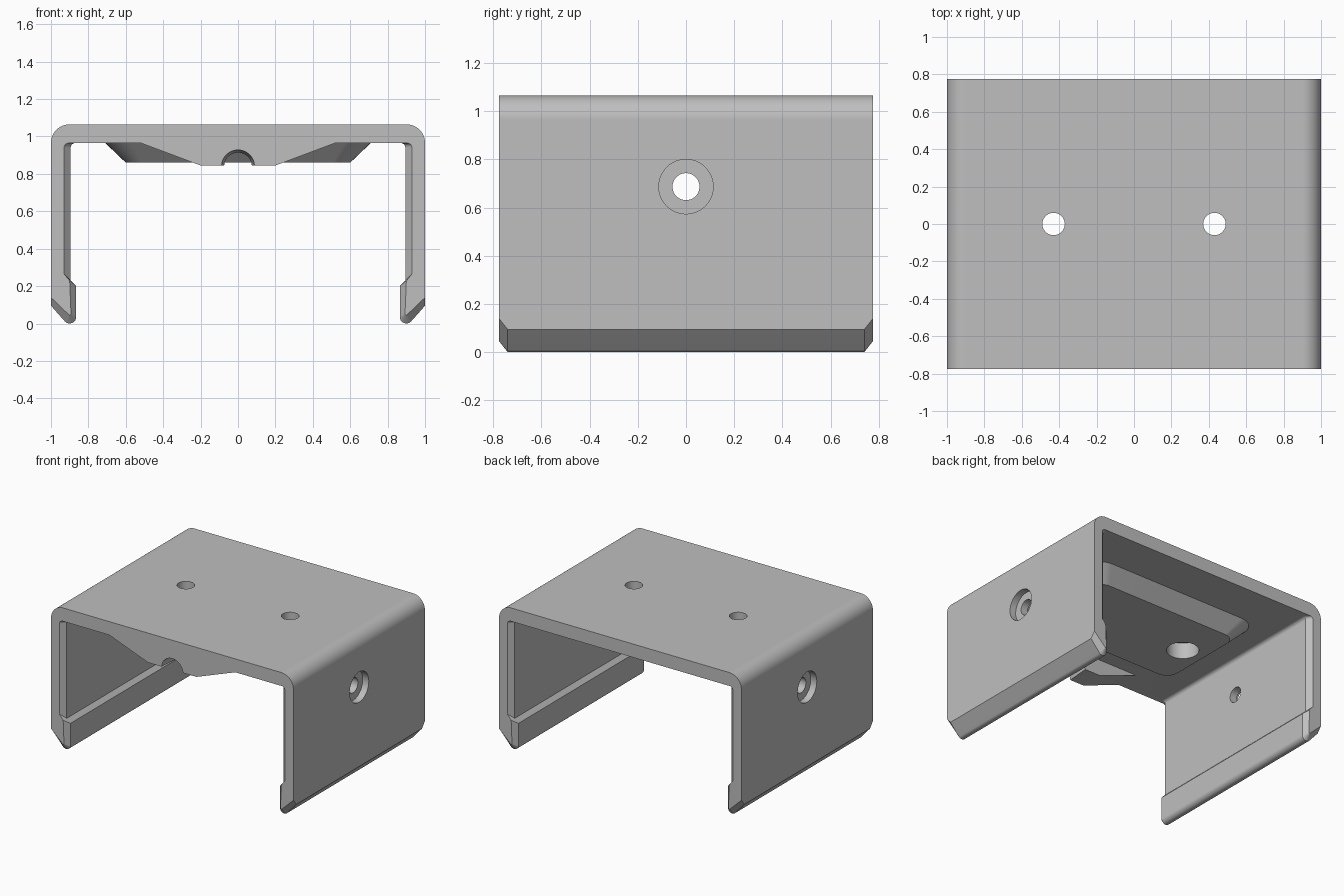
import bpy, bmesh, math
from mathutils import Matrix, Vector

cube = bpy.data.objects.get("Cube")
if cube:
    bpy.data.objects.remove(cube, do_unlink=True)

grey = bpy.data.materials.new("plain grey")
grey.use_nodes = True
colour = (0.52, 0.52, 0.52, 1)
grey.diffuse_color = colour
grey.node_tree.nodes["Principled BSDF"].inputs["Base Color"].default_value = colour

HALF_DEPTH, TOP, CEILING = 0.775, 1.065, 0.965


def arc(cx, cz, r, start, end, steps):
    angles = [math.radians(start + (end - start) * i / steps) for i in range(steps + 1)]
    return [(cx + r * math.cos(a), cz + r * math.sin(a)) for a in angles]


def loft(name, rings):
    """Join equal rings of points into a closed solid."""
    bm = bmesh.new()
    loops = [[bm.verts.new(p) for p in ring] for ring in rings]
    n = len(loops[0])
    for a, b in zip(loops, loops[1:]):
        for i in range(n):
            j = (i + 1) % n
            bm.faces.new((a[i], a[j], b[j], b[i]))
    bm.faces.new(loops[0])
    bm.faces.new(loops[-1])
    bmesh.ops.recalc_face_normals(bm, faces=bm.faces)
    mesh = bpy.data.meshes.new(name)
    bm.to_mesh(mesh)
    bm.free()
    mesh.materials.append(grey)
    obj = bpy.data.objects.new(name, mesh)
    bpy.context.collection.objects.link(obj)
    return obj


def cone(name, start, end, r1, r2):
    """Round bar between two points."""
    start, end = Vector(start), Vector(end)
    turn = (end - start).to_track_quat('Z', 'Y')
    rings = []
    for centre, r in ((start, r1), (end, r2)):
        rings.append([centre + turn @ Vector((x, y, 0))
                      for x, y in arc(0, 0, r, 0, 360, 48)[:-1]])
    return loft(name, rings)


def combine(target, other, operation):
    mod = target.modifiers.new(operation, 'BOOLEAN')
    mod.operation, mod.object, mod.solver = operation, other, 'EXACT'
    bpy.context.view_layer.objects.active = target
    bpy.ops.object.modifier_apply(modifier=mod.name)
    bpy.data.objects.remove(other, do_unlink=True)


def shell_section(y, c):
    """U-shaped section; c is the inset of the bevelled ends."""
    half = arc(0.9, CEILING, 0.1, 90, 0, 12)
    half += [(1, 0.095 + 1.25 * c)]
    half += arc(0.9, 0.035 + 0.5 * c, 0.035 - 0.8 * c, -45, -180, 8)
    half += [(0.865 + c, 0.2 + 0.8 * c), (0.895 + c, 0.23 + c)]
    half += arc(0.87 + c, 0.94, 0.025, 0, 90, 5)
    whole = half + [(-x, z) for x, z in reversed(half)]
    return [(x, y, z) for x, z in whole]


def rounded_rectangle(hx, hy, r, z):
    points = []
    for sx, sy, a in ((1, 1, 0), (-1, 1, 90), (-1, -1, 180), (1, -1, 270)):
        points += arc(sx * (hx - r), sy * (hy - r), r, a, a + 90, 8)
    return [(x, y, z) for x, y in points]


# U-shaped cover with hooked lower lips and bevelled ends
cover = loft("cover", [shell_section(y, c) for y, c in (
    (-HALF_DEPTH, 0.035), (-0.74, 0), (0.74, 0), (HALF_DEPTH, 0.035))])

# Tapered pad under the ceiling
pad = loft("ceiling_pad", [rounded_rectangle(0.71, 0.45, 0.14, 1.0),
                           rounded_rectangle(0.71, 0.45, 0.14, CEILING),
                           rounded_rectangle(0.6, 0.35, 0.09, 0.86)])
combine(cover, pad, 'UNION')

# Front tab, flush with the front end
tab_outline = [(-0.52, CEILING), (-0.2, 0.845), (0.2, 0.845), (0.52, CEILING),
               (0.52, 1.0), (-0.52, 1.0)]
tab = loft("front_tab", [[(x, y, z) for x, z in tab_outline]
                         for y in (-HALF_DEPTH, -0.6)])
combine(cover, tab, 'UNION')

# Arched notch through the tab
combine(cover, cone("notch_cutter", (0, -0.8, 0.84), (0, -0.55, 0.84), 0.09, 0.07),
        'DIFFERENCE')

for side in (-1, 1):
    # Ceiling screw hole with a wider pocket below
    x = side * 0.43
    combine(cover, cone("screw_cutter", (x, 0, 0.8), (x, 0, 1.2), 0.06, 0.06), 'DIFFERENCE')
    combine(cover, cone("pocket_cutter", (x, 0, 0.8), (x, 0, 0.98), 0.11, 0.11), 'DIFFERENCE')
    # Wall hole with a recess on the outside
    combine(cover, cone("wall_cutter", (side * 0.8, 0, 0.687), (side * 1.1, 0, 0.687),
                        0.056, 0.056), 'DIFFERENCE')
    combine(cover, cone("recess_cutter", (side * 0.95, 0, 0.687), (side * 1.1, 0, 0.687),
                        0.113, 0.113), 'DIFFERENCE')

# Smooth rounded areas, keep hard edges
bpy.ops.object.select_all(action='DESELECT')
cover.select_set(True)
bpy.context.view_layer.objects.active = cover
bpy.ops.object.shade_smooth_by_angle(angle=math.radians(25))
weighted = cover.modifiers.new("even shading", 'WEIGHTED_NORMAL')
weighted.keep_sharp = True
